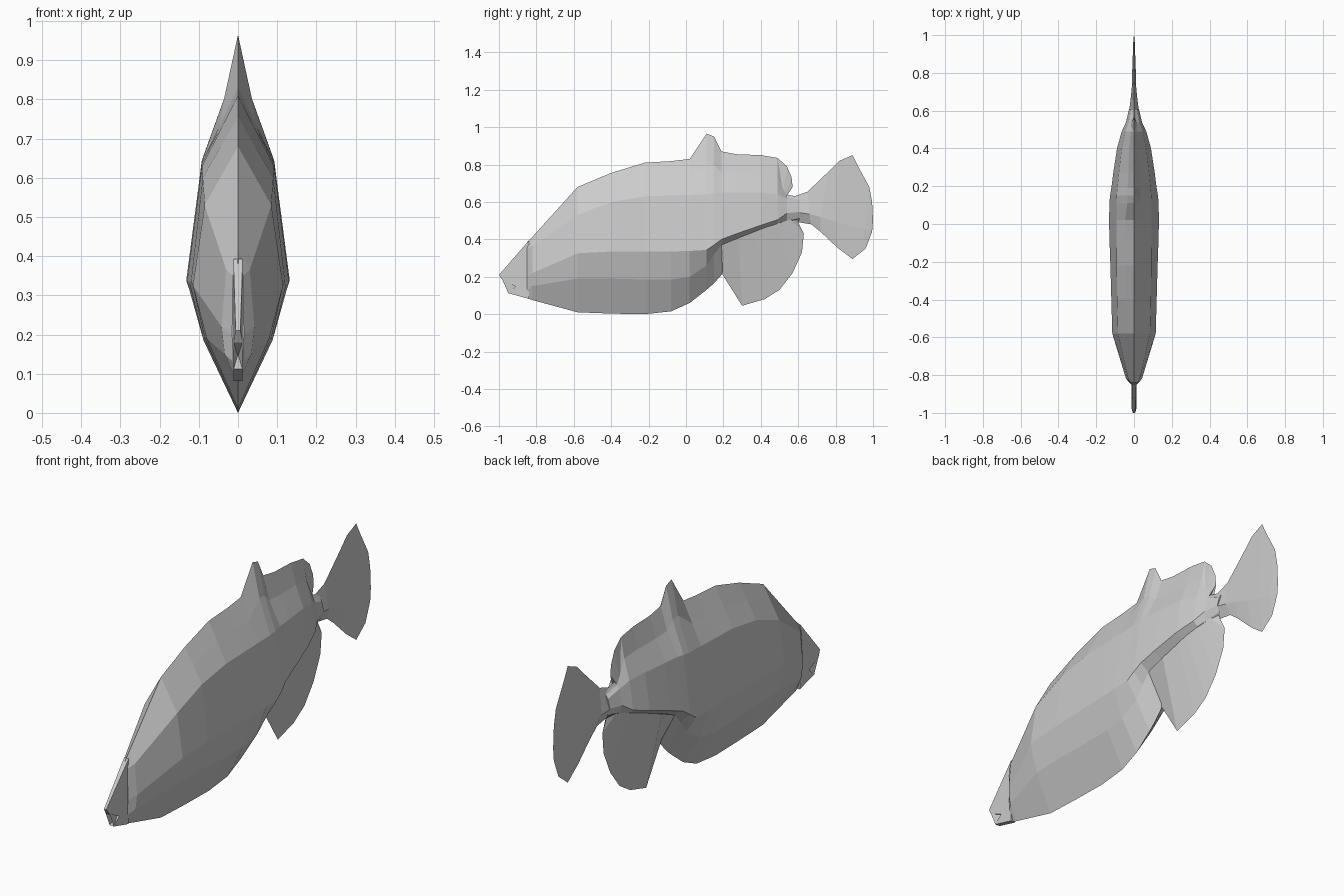
import bpy, bmesh

cube = bpy.data.objects.get("Cube")
if cube:
    bpy.data.objects.remove(cube, do_unlink=True)

grey = bpy.data.materials.new("pale_grey")
grey.use_nodes = True
grey.diffuse_color = (0.6, 0.6, 0.6, 1)
grey.node_tree.nodes["Principled BSDF"].inputs["Base Color"].default_value = (0.6, 0.6, 0.6, 1)


def finish(name, bm):
    """Weld, close and store a mesh as a flat-shaded object."""
    bmesh.ops.remove_doubles(bm, verts=bm.verts, dist=0.0005)
    bmesh.ops.holes_fill(bm, edges=bm.edges, sides=0)
    bmesh.ops.recalc_face_normals(bm, faces=bm.faces)
    mesh = bpy.data.meshes.new(name)
    bm.to_mesh(mesh)
    bm.free()
    mesh.materials.append(grey)
    obj = bpy.data.objects.new(name, mesh)
    bpy.context.collection.objects.link(obj)
    return obj


def mirrored_loft(name, rows):
    """Skin rows of (x, y, z) points on the +x side and mirror them."""
    bm = bmesh.new()
    for side in (1, -1):
        grid = [[bm.verts.new((side * x, y, z)) for x, y, z in row] for row in rows]
        for a, b in zip(grid, grid[1:]):
            for i in range(len(a) - 1):
                bm.faces.new((a[i], a[i + 1], b[i + 1], b[i]))
    return finish(name, bm)


def fin(name, rows):
    """Wedge-shaped fin; each row is rim y, z and root y, z, half width."""
    return mirrored_loft(name, [[(0, ry, rz), (w, y, z)] for ry, rz, y, z, w in rows])


# Body sections: y, top z, shoulder w/z, flank w/z, belly w/z, keel z
sections = [
    (-.85, .385, .013, .35, .015, .20, .012, .13, .085),
    (-.82, .415, .030, .365, .042, .22, .034, .15, .075),
    (-.58, .68, .085, .53, .115, .325, .080, .19, .01),
    (-.40, .755, .090, .60, .120, .335, .085, .19, .003),
    (-.22, .81, .092, .63, .125, .335, .088, .185, 0),
    (-.08, .818, .093, .635, .130, .335, .088, .185, .015),
    (.02, .83, .093, .638, .132, .338, .086, .20, .06),
    (.11, .965, .093, .64, .130, .343, .080, .26, .13),
    (.15, .95, .092, .645, .127, .37, .076, .32, .165),
    (.19, .87, .088, .65, .120, .40, .075, .37, .21),
    (.27, .855, .080, .65, .110, .43, .070, .405, .39),
    (.40, .85, .065, .65, .090, .475, .055, .455, .44),
    (.49, .835, .045, .64, .065, .505, .040, .485, .475),
    (.54, .64, .028, .615, .042, .54, .026, .50, .49),
    (.61, .625, .015, .59, .026, .547, .015, .515, .496),
]
body_rows = []
for y, zt, ws, zs, wm, zm, wl, zl, zb in sections:
    pinch = 0.5 if y < 0.05 else 0.38      # thin the back into a dorsal fin
    body_rows.append([(0, y, zt), (ws * pinch, y, (zt + zs) / 2), (ws, y, zs),
                      (wm, y, zm), (wl, y, zl), (0, y, zb)])
mirrored_loft("body", body_rows)

# Rounded rear lobe of the dorsal fin
fin("dorsal_fin_lobe", [
    (.47, .838, .47, .66, .020), (.49, .835, .50, .65, .020),
    (.54, .79, .52, .645, .018), (.565, .73, .53, .64, .015),
    (.57, .68, .54, .635, .012), (.53, .64, .53, .62, .010),
])

# Anal fin hanging below the flank ledge
fin("anal_fin", [
    (.19, .22, .19, .37, .075), (.30, .045, .28, .407, .068),
    (.42, .08, .37, .445, .058), (.50, .13, .42, .462, .052),
    (.57, .22, .48, .482, .041), (.62, .33, .52, .495, .030),
    (.63, .43, .56, .505, .023), (.60, .49, .60, .513, .016),
])

# Fan tail: upper and lower rims meet along a central ridge
fin("tail_fin", [
    (.58, .63, .58, .547, .028), (.65, .655, .66, .535, .018),
    (.76, .76, .72, .52, .012), (.82, .82, .80, .495, .010),
    (.89, .85, .88, .47, .007), (.92, .79, .88, .47, .007),
    (.98, .68, .95, .455, .005), (.995, .60, .95, .455, .005),
    (1.0, .50, .99, .443, .002), (.995, .44, .99, .443, .002),
    (.96, .35, .95, .455, .005), (.89, .295, .88, .47, .007),
    (.81, .355, .80, .495, .010), (.72, .44, .72, .52, .012),
    (.67, .48, .66, .535, .018), (.58, .495, .58, .547, .028),
])

# Narrow snout with a notched mouth
profile = [(-.84, .393), (-1, .21), (-.98, .18), (-.91, .147), (-.95, .112), (-.84, .082)]
bm = bmesh.new()
left, right = [[bm.verts.new((s * (.006 if y < -.99 else .012), y, z)) for y, z in profile]
               for s in (1, -1)]
bm.faces.new(left)
bm.faces.new(right)
for i in range(len(profile)):
    j = (i + 1) % len(profile)
    bm.faces.new((left[i], left[j], right[j], right[i]))
finish("snout", bm)

# Recessed mouth lining that slopes in towards the corner
mirrored_loft("mouth_lining", [[(.011, -.98, .18), (.011, -.95, .112)],
                               [(.001, -.91, .15), (.001, -.91, .144)]])
